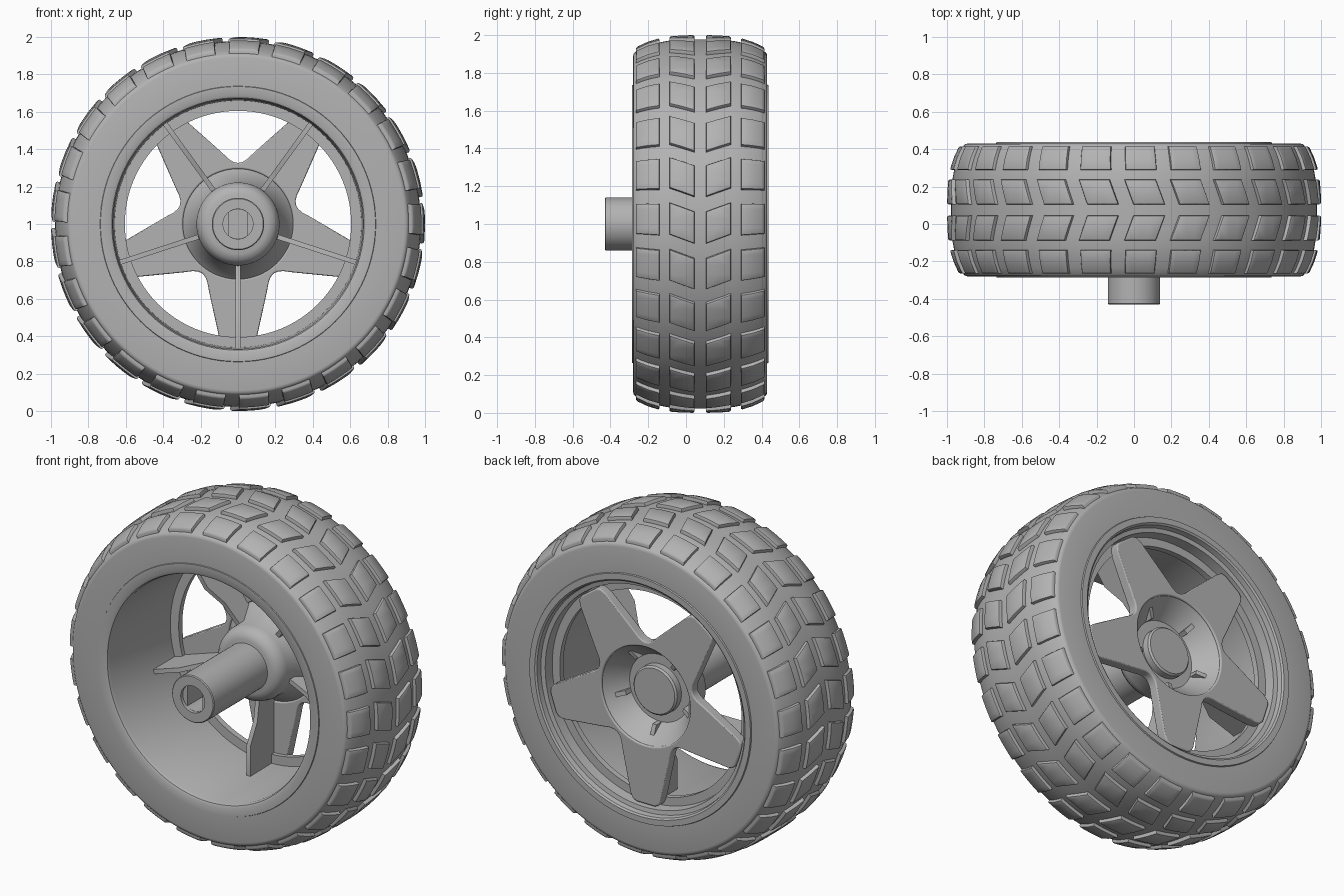
import bpy, bmesh
from math import sin, cos, pi, atan2, hypot, radians

cube = bpy.data.objects.get("Cube")
if cube:
    bpy.data.objects.remove(cube)

GREY = (0.45, 0.45, 0.45, 1)
mat = bpy.data.materials.new("plain grey")
mat.use_nodes = True
mat.diffuse_color = GREY
mat.node_tree.nodes["Principled BSDF"].inputs["Base Color"].default_value = GREY

AXLE_Z = 1.0
MID_Y = 0.075      # middle plane of the tyre
SPOKES = [radians(270 + 72 * i) for i in range(5)]


def polar(r, a, y):
    """Point at radius r and angle a around the axle."""
    return (r * cos(a), y, AXLE_Z + r * sin(a))


def finish(name, bm, bevel=0.0, angle=35):
    bmesh.ops.remove_doubles(bm, verts=bm.verts[:], dist=1e-5)
    bmesh.ops.recalc_face_normals(bm, faces=bm.faces[:])
    mesh = bpy.data.meshes.new(name)
    bm.to_mesh(mesh)
    bm.free()
    mesh.materials.append(mat)
    ob = bpy.data.objects.new(name, mesh)
    bpy.context.collection.objects.link(ob)
    if bevel:
        mod = ob.modifiers.new("soft edges", "BEVEL")
        mod.width, mod.segments, mod.limit_method = bevel, 3, "ANGLE"
    bpy.ops.object.select_all(action="DESELECT")
    ob.select_set(True)
    bpy.context.view_layer.objects.active = ob
    bpy.ops.object.shade_smooth_by_angle(angle=radians(angle))
    return ob


def lathe(profile, closed=True, segs=96):
    """Spin an (r, y) profile around the axle."""
    bm = bmesh.new()
    rings = [[bm.verts.new(polar(r, 2 * pi * i / segs, y)) for i in range(segs)]
             if r else [bm.verts.new(polar(0, 0, y))] * segs for r, y in profile]
    pairs = list(zip(rings, rings[1:]))
    if closed:
        pairs.append((rings[-1], rings[0]))
    for a, b in pairs:
        for i in range(segs):
            j = (i + 1) % segs
            quad = list(dict.fromkeys((a[i], a[j], b[j], b[i])))
            if len(quad) > 2:
                bm.faces.new(quad)
    return bm


def tread_radius(d):
    return 0.978 - 0.068 * (abs(d) / 0.345) ** 3


# Tyre carcass with a crowned tread and flat sidewalls
crown = [(tread_radius(d), MID_Y + d) for d in [0.345 * k / 10 for k in range(-10, 11)]]
tyre = ([(0.73, MID_Y - 0.355), (0.89, MID_Y - 0.355), (0.902, MID_Y - 0.352)] + crown
        + [(0.902, MID_Y + 0.352), (0.89, MID_Y + 0.355), (0.73, MID_Y + 0.355)])
finish("tyre", lathe(tyre, segs=125))

# Tread blocks: four rows, the two middle ones slanted into a V
blocks = bmesh.new()
PITCH = 2 * pi / 25
ROWS = [(0.03, 0.163, 0.048), (0.215, 0.34, 0.006)]
for n in range(25):
    for side in (-1, 1):
        for inner, outer, slant in ROWS:
            bm = bmesh.new()
            bmesh.ops.create_cube(bm, size=1)
            for v in bm.verts:
                t = v.co.y + 0.5
                d = inner + (outer - inner) * t
                v.co = (v.co.x * 0.166 - slant * (1 - t), d, 0.022 if v.co.z > 0 else -0.012)
            rim_edges = [e for e in bm.edges if all(v.co.z > 0 for v in e.verts)]
            bmesh.ops.bevel(bm, geom=rim_edges, offset=0.009, segments=2,
                            affect="EDGES", profile=0.5)
            for cut in (-0.05, 0.0, 0.05):
                bmesh.ops.bisect_plane(bm, geom=bm.verts[:] + bm.edges[:] + bm.faces[:],
                                       plane_co=(cut, 0, 0), plane_no=(1, 0, 0))
            bmesh.ops.bisect_plane(bm, geom=bm.verts[:] + bm.edges[:] + bm.faces[:],
                                   plane_co=(0, (inner + outer) / 2, 0), plane_no=(0, 1, 0))
            for v in bm.verts:
                s, d, h = v.co
                v.co = polar(tread_radius(d) + h, 0.03 + n * PITCH + s / 0.97,
                             MID_Y + side * d)
            bmesh.ops.recalc_face_normals(bm, faces=bm.faces[:])
            part = bpy.data.meshes.new("block")
            bm.to_mesh(part)
            bm.free()
            blocks.from_mesh(part)
            bpy.data.meshes.remove(part)
finish("tread_blocks", blocks)

# Rim barrel with a narrow inner ledge near the back
rim = [(0.742, -0.27), (0.735, -0.285), (0.69, -0.285), (0.675, -0.278), (0.668, -0.26),
       (0.66, 0.30), (0.605, 0.30), (0.605, 0.335), (0.655, 0.335), (0.66, 0.395),
       (0.685, 0.40), (0.69, 0.43), (0.70, 0.438), (0.735, 0.438), (0.742, 0.42)]
finish("rim", lathe(rim))

# Five-spoke star plate around the hub dish
HALF = [(0.648, 0.0), (0.648, 0.06), (0.637, 0.085), (0.61, 0.1), (0.52, 0.12), (0.42, 0.142)]
half = [(hypot(r, w), atan2(w, r)) for r, w in HALF]
half += [(0.385, radians(24)), (0.35, radians(28)), (0.332, radians(32))]
spoke = [(r, -a) for r, a in half[:0:-1]] + half + [(0.326, pi / 5)]
outline = [(r, base + a) for base in SPOKES for r, a in spoke]
star = bmesh.new()
outer = [star.verts.new(polar(r, a, 0.325)) for r, a in outline]
inner = [star.verts.new(polar(0.295, a, 0.325)) for r, a in outline]
for i in range(len(outline)):
    j = (i + 1) % len(outline)
    star.faces.new((outer[i], outer[j], inner[j], inner[i]))
top = bmesh.ops.extrude_face_region(star, geom=star.faces[:])["geom"]
bmesh.ops.translate(star, vec=(0, 0.06, 0),
                    verts=[g for g in top if isinstance(g, bmesh.types.BMVert)])
finish("spoke_star", star, bevel=0.008)

# Hub: conical dish with a cap behind, rounded boss in front
hub = [(0, 0.30), (0.135, 0.30), (0.145, 0.29), (0.145, 0.25), (0.2, 0.25), (0.297, 0.376),
       (0.31, 0.35), (0.285, 0.325), (0.225, 0.23), (0.222, 0.15), (0.212, 0.115),
       (0.19, 0.09), (0.16, 0.08), (0, 0.08)]
finish("hub", lathe(hub, closed=False))

# Axle sleeve with a flat-sided bore
sleeve = [(0, 0.1), (0.14, 0.1), (0.14, -0.425), (0.135, -0.43), (0.08, -0.43),
          (0.08, -0.41), (0.079, -0.41), (0.079, -0.1), (0, -0.1)]
bm = lathe(sleeve, closed=False, segs=64)
for v in bm.verts:
    if hypot(v.co.x, v.co.z - AXLE_Z) < 0.0795:
        v.co.x = max(-0.05, min(0.05, v.co.x))
finish("axle_sleeve", bm)

# Thin stiffening fin along the front of every spoke
FIN = [(0.664, 0.10), (0.48, 0.10), (0.36, 0.165), (0.2, 0.19), (0.2, 0.30),
       (0.3, 0.34), (0.64, 0.34), (0.664, 0.31)]
fins = bmesh.new()
for a in SPOKES:
    sides = []
    for w in (-0.013, 0.013):
        sides.append([fins.verts.new((r * cos(a) - w * sin(a), y, AXLE_Z + r * sin(a) + w * cos(a)))
                      for r, y in FIN])
        fins.faces.new(sides[-1])
    for i in range(len(FIN)):
        j = (i + 1) % len(FIN)
        fins.faces.new((sides[0][i], sides[0][j], sides[1][j], sides[1][i]))
finish("spoke_fins", fins)
